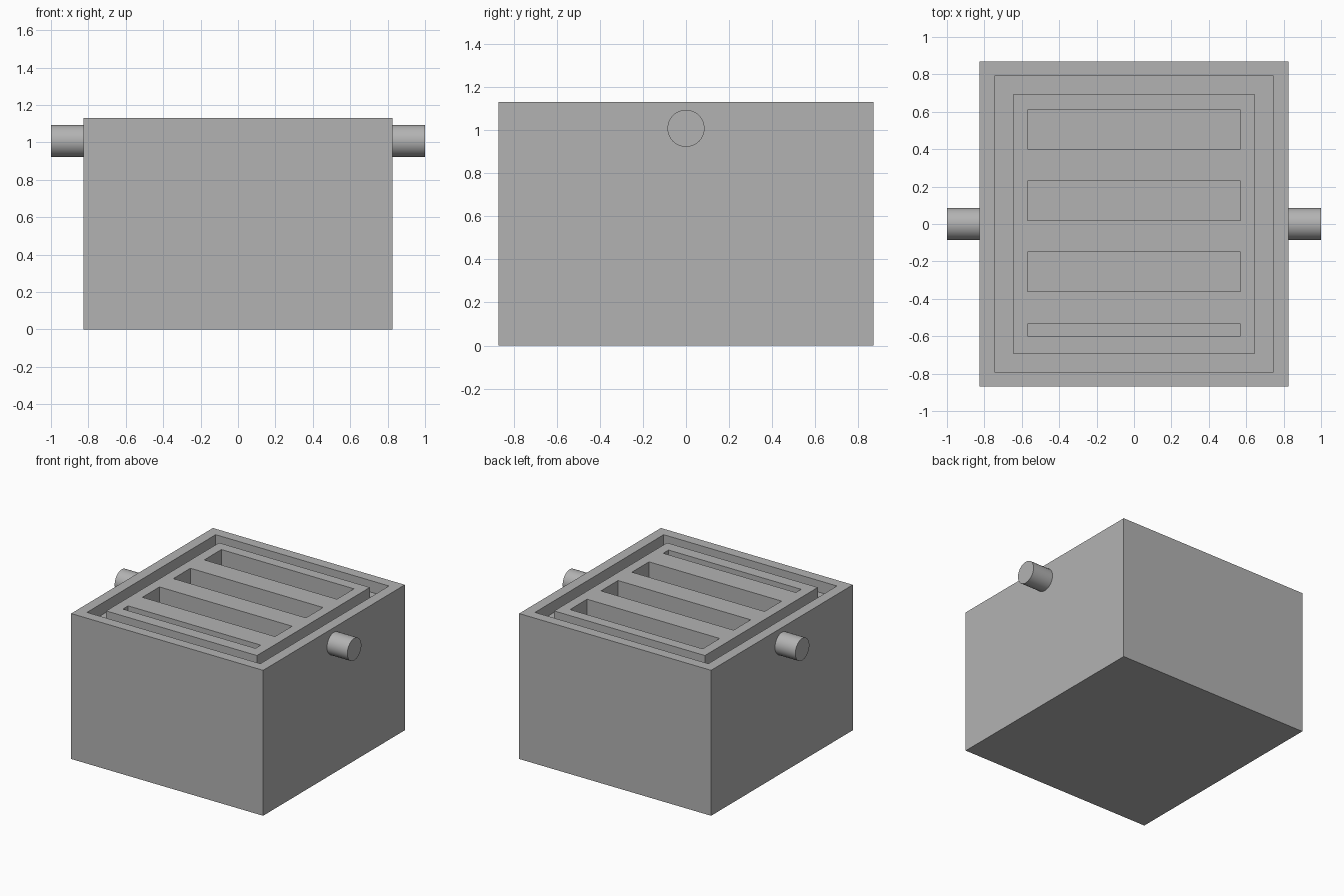
import bpy
import bmesh
from math import pi
from mathutils import Matrix, Vector

cube = bpy.data.objects.get("Cube")
if cube:
    bpy.data.objects.remove(cube, do_unlink=True)

WIDTH, DEPTH, HEIGHT = 1.65, 1.74, 1.13
GROOVE_DEPTH, SLOT_DEPTH = 0.09, 0.5
SLOT_HALF_WIDTH = 0.57
SLOTS = [(-0.60, -0.535), (-0.36, -0.15), (0.02, 0.23), (0.40, 0.61)]

grey = bpy.data.materials.new("plain grey")
grey.use_nodes = True
grey.diffuse_color = (0.45, 0.45, 0.45, 1)
grey.node_tree.nodes["Principled BSDF"].inputs["Base Color"].default_value = grey.diffuse_color


def make_object(name, bm):
    bmesh.ops.recalc_face_normals(bm, faces=bm.faces)
    mesh = bpy.data.meshes.new(name)
    bm.to_mesh(mesh)
    bm.free()
    mesh.materials.append(grey)
    obj = bpy.data.objects.new(name, mesh)
    bpy.context.collection.objects.link(obj)
    return obj


def add_box(bm, size, centre):
    matrix = Matrix.Translation(centre) @ Matrix.Diagonal((*size, 1))
    bmesh.ops.create_cube(bm, size=1, matrix=matrix)


def step_face(bm, face, inset, rise):
    """Inset a face, then push it straight up or down."""
    bmesh.ops.inset_region(bm, faces=[face], thickness=inset, use_even_offset=True)
    face = bmesh.ops.extrude_discrete_faces(bm, faces=[face])["faces"][0]
    bmesh.ops.translate(bm, verts=face.verts, vec=(0, 0, rise))
    return face


# Box body with a sunken groove around a raised centre panel
bm = bmesh.new()
add_box(bm, (WIDTH, DEPTH, HEIGHT), Vector((0, 0, HEIGHT / 2)))
bm.normal_update()
top = max(bm.faces, key=lambda f: f.calc_center_median().z)
top = step_face(bm, top, 0.08, -GROOVE_DEPTH)
bm.normal_update()
step_face(bm, top, 0.097, GROOVE_DEPTH)
body = make_object("box_body", bm)

# Slots cut down into the panel
bm = bmesh.new()
for low, high in SLOTS:
    add_box(bm, (2 * SLOT_HALF_WIDTH, high - low, 2 * SLOT_DEPTH),
            Vector((0, (low + high) / 2, HEIGHT)))
cutter = make_object("slot_cutter", bm)
cutter.hide_render = True
cutter.hide_set(True)
cut = body.modifiers.new("slots", "BOOLEAN")
cut.operation = "DIFFERENCE"
cut.solver = "EXACT"
cut.object = cutter

# Bake the cut and discard the cutter
bpy.context.view_layer.update()
evaluated = body.evaluated_get(bpy.context.evaluated_depsgraph_get())
finished = bpy.data.meshes.new_from_object(evaluated)
body.modifiers.clear()
body.data = finished
bpy.data.objects.remove(cutter, do_unlink=True)

# Round side pins
for name, side in (("left_pin", 1), ("right_pin", -1)):
    bm = bmesh.new()
    matrix = Matrix.Translation((side * 0.9125, 0, 1.008)) @ Matrix.Rotation(pi / 2, 4, "Y")
    bmesh.ops.create_cone(bm, cap_ends=True, segments=48, radius1=0.086,
                          radius2=0.086, depth=0.175, matrix=matrix)
    pin = make_object(name, bm)
    bpy.ops.object.select_all(action="DESELECT")
    pin.select_set(True)
    bpy.context.view_layer.objects.active = pin
    bpy.ops.object.shade_smooth_by_angle(angle=pi / 6)
